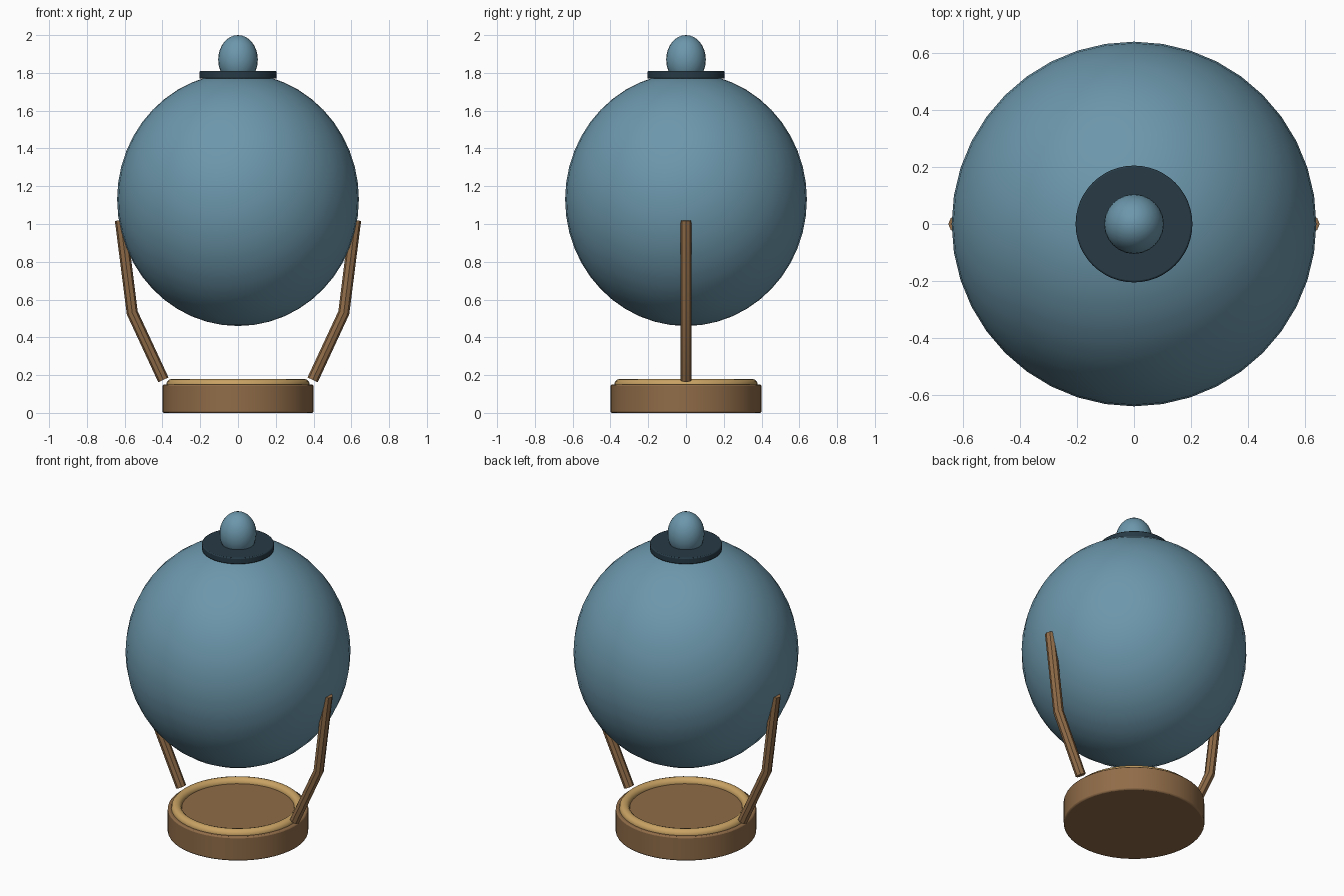
import bpy, math

if "Cube" in bpy.data.objects:
    bpy.data.objects.remove(bpy.data.objects["Cube"])


def material(name, rgb):
    m = bpy.data.materials.new(name)
    m.diffuse_color = (*rgb, 1)
    m.use_nodes = True
    m.node_tree.nodes["Principled BSDF"].inputs["Base Color"].default_value = m.diffuse_color
    return m


BLUE = material("dusty blue", (0.15, 0.31, 0.41))
NAVY = material("dark navy", (0.02, 0.042, 0.06))
BROWN = material("wood brown", (0.28, 0.15, 0.065))
TAN = material("light tan", (0.58, 0.36, 0.125))


def finish(name, mat):
    ob = bpy.context.object
    ob.name = name
    ob.data.materials.append(mat)
    bpy.ops.object.shade_smooth_by_angle(angle=math.radians(40))
    return ob


def ellipsoid(name, z, radius, half_height, segments, rings, mat):
    bpy.ops.mesh.primitive_uv_sphere_add(segments=segments, ring_count=rings, radius=1, location=(0, 0, z))
    bpy.context.object.scale = (radius, radius, half_height)
    bpy.ops.object.transform_apply(location=False, rotation=False, scale=True)
    return finish(name, mat)


def disc(name, z0, z1, radius, bevel, mat):
    bpy.ops.mesh.primitive_cylinder_add(vertices=48, radius=radius, depth=z1 - z0, location=(0, 0, (z0 + z1) / 2))
    ob = finish(name, mat)
    mod = ob.modifiers.new("soft edge", "BEVEL")
    mod.width, mod.segments = bevel, 2
    return ob


# Base with raised ring
disc("base", 0, 0.15, 0.40, 0.008, BROWN)
bpy.ops.mesh.primitive_torus_add(major_radius=0.35, minor_radius=0.03, major_segments=48,
                                 minor_segments=12, location=(0, 0, 0.15))
finish("base_ring", TAN)

# Globe, collar and knob
ellipsoid("globe", 1.13, 0.64, 0.67, 40, 24, BLUE)
disc("collar", 1.77, 1.81, 0.205, 0.006, NAVY)
ellipsoid("knob", 1.87, 0.105, 0.13, 24, 16, BLUE)

# Bent side arms
for side, label in ((1, "right"), (-1, "left")):
    curve = bpy.data.curves.new(label + "_arm", "CURVE")
    curve.dimensions = "3D"
    curve.bevel_depth = 0.03
    curve.bevel_resolution = 2
    curve.use_fill_caps = True
    path = [(0.395, 0.175), (0.56, 0.53), (0.622, 1.02)]
    spline = curve.splines.new("POLY")
    spline.points.add(len(path) - 1)
    for p, (x, z) in zip(spline.points, path):
        p.co = (side * x, 0, z, 1)
    arm = bpy.data.objects.new(label + "_arm", curve)
    bpy.context.collection.objects.link(arm)
    bpy.ops.object.select_all(action="DESELECT")
    arm.select_set(True)
    bpy.context.view_layer.objects.active = arm
    bpy.ops.object.convert(target="MESH")
    finish(label + "_arm", BROWN)
